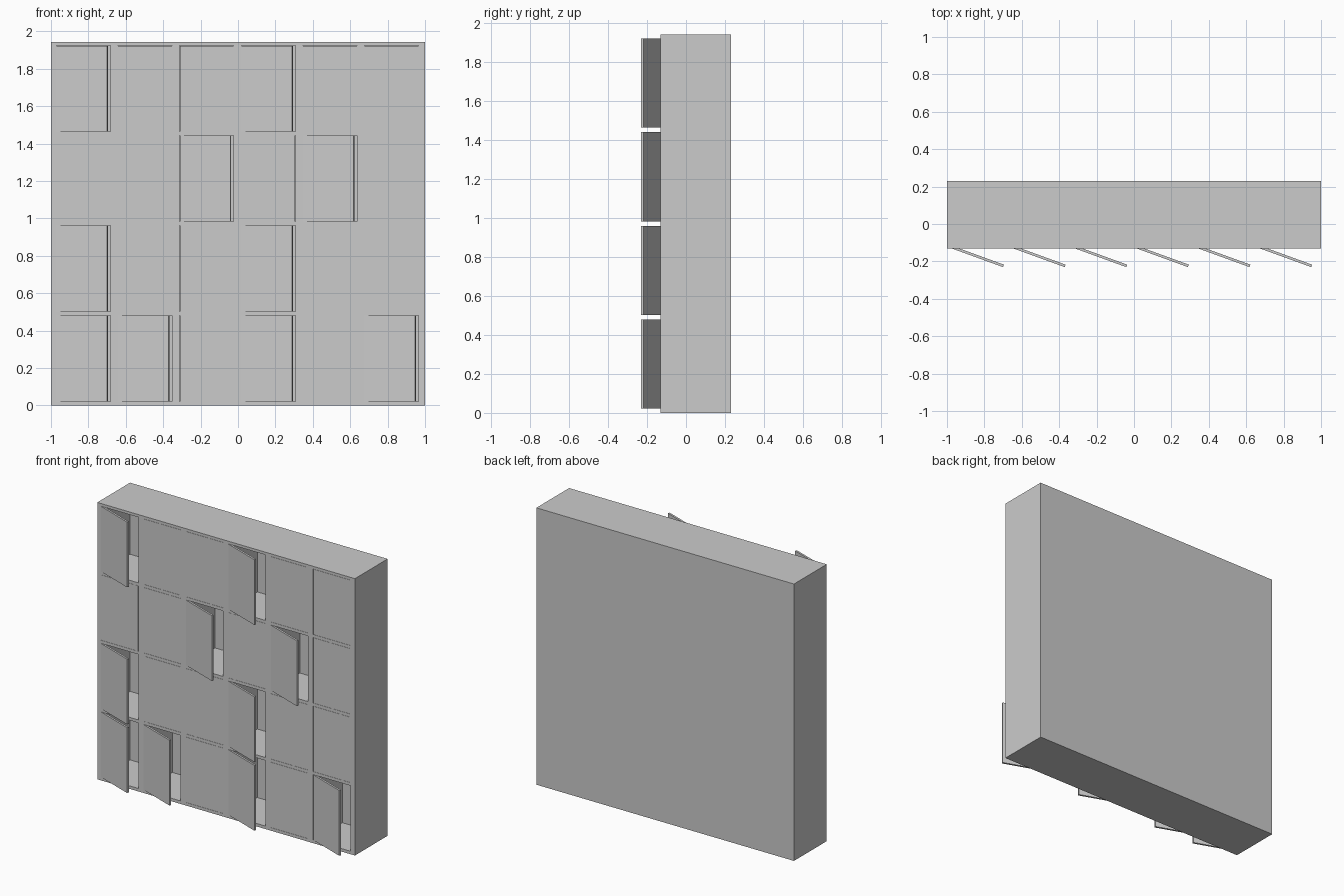
import bpy, bmesh, math
from mathutils import Matrix, Vector

if "Cube" in bpy.data.objects:
    bpy.data.objects.remove(bpy.data.objects["Cube"])

COLS, ROWS = 6, 4
X0, DX, W = -0.971, 0.3295, 0.289      # column start, pitch, opening width
Z0, DZ, H = 0.021, 0.481, 0.46         # row start, pitch, opening height
FRONT, BACK, TOP = -0.132, 0.231, 1.943
T, GAP = 0.014, 0.001                  # door thickness, clearance
OPEN = {(0, 0), (1, 0), (3, 0), (5, 0), (0, 1), (3, 1),
        (2, 2), (4, 2), (0, 3), (3, 3)}


def add_box(bm, lo, hi):
    lo, hi = Vector(lo), Vector(hi)
    size = hi - lo
    m = Matrix.Translation((lo + hi) / 2) @ Matrix.Diagonal((*size, 1))
    bmesh.ops.create_cube(bm, size=1, matrix=m)


def finish(bm, name):
    me = bpy.data.meshes.new(name)
    bm.to_mesh(me)
    bm.free()
    ob = bpy.data.objects.new(name, me)
    bpy.context.collection.objects.link(ob)
    return ob


# Cabinet body
bm = bmesh.new()
add_box(bm, (-1, FRONT, 0), (1, BACK, TOP))
cabinet = finish(bm, "locker_cabinet")

# Compartments cut into the front
bm = bmesh.new()
for c in range(COLS):
    for r in range(ROWS):
        x, z = X0 + c * DX, Z0 + r * DZ
        add_box(bm, (x, FRONT - 0.05, z), (x + W, 0.19, z + H))
cutter = finish(bm, "compartment_cutter")
cutter.hide_render = True
mod = cabinet.modifiers.new("compartments", 'BOOLEAN')
mod.operation = 'DIFFERENCE'
mod.solver = 'EXACT'
mod.object = cutter
bpy.context.view_layer.objects.active = cabinet
bpy.ops.object.modifier_apply(modifier=mod.name)
bpy.data.objects.remove(cutter)

# Doors hinged on the left, some standing ajar
for r in range(ROWS):
    for c in range(COLS):
        bm = bmesh.new()
        add_box(bm, (GAP, 0, GAP), (W - GAP, T, H - GAP))
        door = finish(bm, f"door_row{r + 1}_column{c + 1}")
        door.location = (X0 + c * DX, FRONT, Z0 + r * DZ)
        if (c, r) in OPEN:
            door.rotation_euler.z = -math.radians(20)
